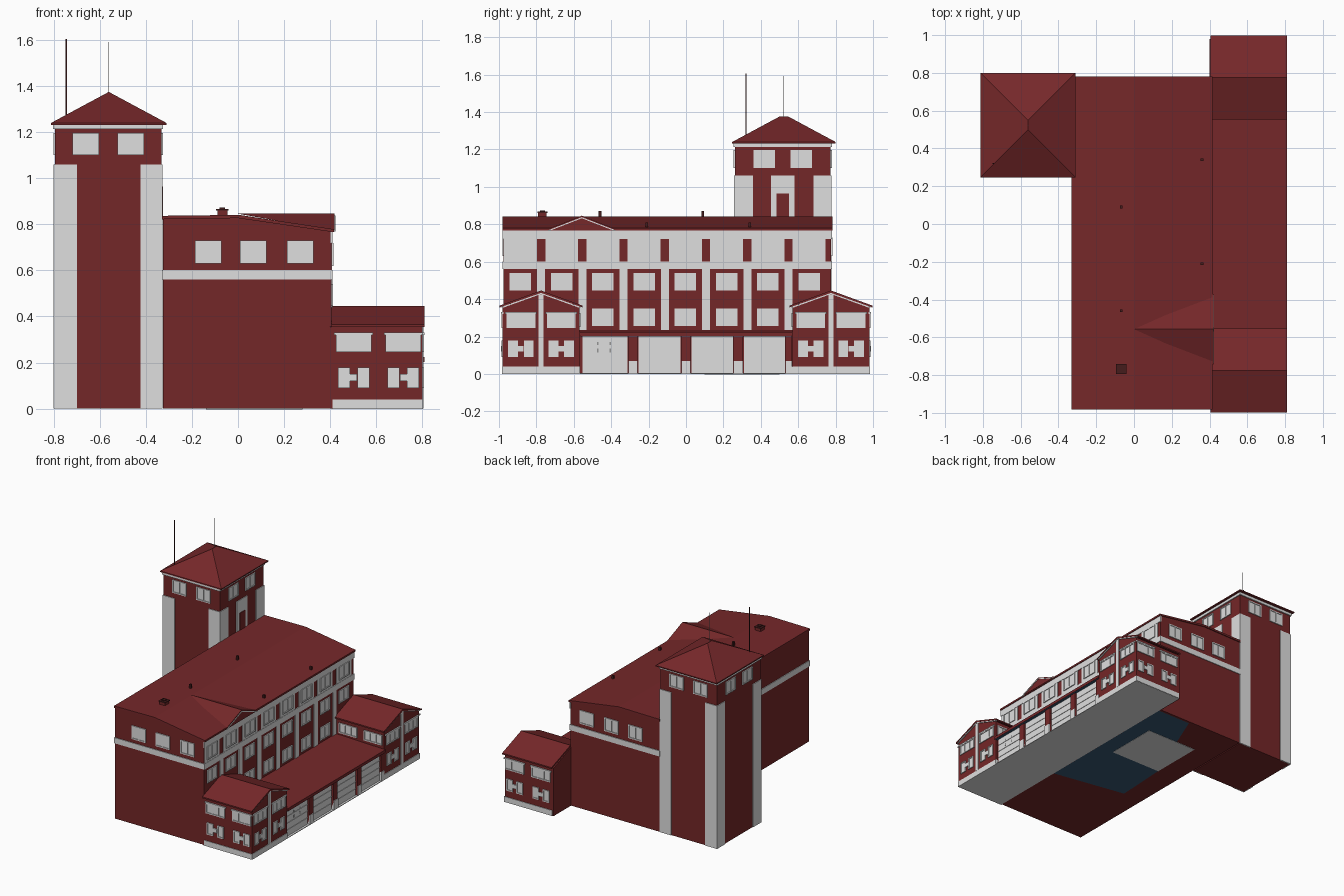
import bpy, bmesh

if "Cube" in bpy.data.objects:
    bpy.data.objects.remove(bpy.data.objects["Cube"])

def material(name, c):
    m = bpy.data.materials.new(name)
    m.diffuse_color = (*c, 1)
    m.use_nodes = True
    m.node_tree.nodes["Principled BSDF"].inputs["Base Color"].default_value = m.diffuse_color
    return m

RED = material("brick red", (0.175, 0.02, 0.021))
ROOF = material("roof red", (0.18, 0.021, 0.023))
WHITE = material("off white", (0.74, 0.74, 0.74))
NAVY = material("navy", (0.04, 0.10, 0.17))
DARK = material("dark brown", (0.06, 0.012, 0.012))
GREY = material("metal grey", (0.3, 0.3, 0.3))

def finish(name, bm, mat):
    bmesh.ops.recalc_face_normals(bm, faces=bm.faces)
    me = bpy.data.meshes.new(name)
    bm.to_mesh(me)
    bm.free()
    me.materials.append(mat)
    ob = bpy.data.objects.new(name, me)
    bpy.context.collection.objects.link(ob)
    return ob

def add_box(bm, x0, x1, y0, y1, z0, z1):
    v = [bm.verts.new((x, y, z)) for z in (z0, z1)
         for x, y in ((x0, y0), (x1, y0), (x1, y1), (x0, y1))]
    for f in ((0, 1, 2, 3), (4, 5, 6, 7), (0, 1, 5, 4), (1, 2, 6, 5), (2, 3, 7, 6), (3, 0, 4, 7)):
        bm.faces.new([v[i] for i in f])

def boxes(name, mat, *dims):
    bm = bmesh.new()
    for d in dims:
        add_box(bm, *d)
    return finish(name, bm, mat)

def prism(name, mat, profile, axis, a, b):
    """Extrude a (horizontal, z) profile along x or y."""
    bm = bmesh.new()
    pt = (lambda h, z, t: (t, h, z)) if axis == "x" else (lambda h, z, t: (h, t, z))
    lo = [bm.verts.new(pt(h, z, a)) for h, z in profile]
    hi = [bm.verts.new(pt(h, z, b)) for h, z in profile]
    bm.faces.new(lo)
    bm.faces.new(hi)
    n = len(lo)
    for i in range(n):
        bm.faces.new((lo[i], lo[(i + 1) % n], hi[(i + 1) % n], hi[i]))
    return finish(name, bm, mat)

def plate(bm, side, pos, a0, a1, z0, z1, d=0.005):
    """Thin plate on a wall that faces the given side."""
    s = 1 if side in ("right", "back") else -1
    p0, p1 = sorted((pos - s * 0.003, pos + s * d))
    if side in ("left", "right"):
        add_box(bm, p0, p1, a0, a1, z0, z1)
    else:
        add_box(bm, a0, a1, p0, p1, z0, z1)

def plates(name, mat, *items):
    bm = bmesh.new()
    for it in items:
        plate(bm, *it)
    return finish(name, bm, mat)

def window(bm, side, pos, c, w, z0, z1, mullions=1):
    """Pane with raised frame and mullions."""
    a0, a1, t = c - w / 2, c + w / 2, 0.008
    plate(bm, side, pos, a0, a1, z0, z1, 0.002)
    for r in ((a0, a1, z0, z0 + t), (a0, a1, z1 - t, z1), (a0, a0 + t, z0, z1), (a1 - t, a1, z0, z1)):
        plate(bm, side, pos, *r, 0.007)
    for i in range(mullions):
        m = a0 + w * (i + 1) / (mullions + 1)
        plate(bm, side, pos, m - 0.003, m + 0.003, z0, z1, 0.006)

# Main hall
XL, XR, YF, YB = -0.325, 0.405, -0.975, 0.775
prism("main_hall", RED, [(XL, 0), (XR, 0), (XR, 0.77), (0, 0.83), (XL, 0.83)], "y", YF, YB)
prism("main_roof", ROOF, [(-0.33, 0.822), (-0.33, 0.837), (0.005, 0.841), (0.416, 0.779),
                          (0.416, 0.766), (0, 0.827)], "y", -0.982, 0.782)
plates("hall_bands", WHITE,
       *[(s, p, -0.33, 0.41, 0.56, 0.602) for s, p in (("front", YF), ("back", YB))],
       ("left", XL, -0.98, 0.26, 0.56, 0.602), ("right", XR, -0.98, 0.78, 0.56, 0.602),
       ("right", XR, -0.98, 0.78, 0.72, 0.766))
bm = bmesh.new()
for side, pos in (("front", YF), ("back", YB)):
    for c in (-0.13, 0.067, 0.27):
        window(bm, side, pos, c, 0.115, 0.63, 0.73)
finish("end_windows", bm, WHITE)

# Facade bays: three storeys of windows with pilasters between them
win, pil, sur = bmesh.new(), bmesh.new(), bmesh.new()
for i in range(8):
    c = -0.885 + 0.2205 * i
    plate(sur, "right", XR, c - 0.088, c + 0.088, 0.60, 0.722, 0.003)
    window(win, "right", XR + 0.003, c, 0.12, 0.62, 0.72)
    window(win, "right", XR, c, 0.115, 0.445, 0.54)
    window(win, "right", XR, c, 0.115, 0.255, 0.35)
    if i < 7:
        plate(pil, "right", XR, c + 0.089, c + 0.132, 0.22, 0.565)
finish("facade_windows", win, WHITE)
finish("facade_pilasters", pil, WHITE)
finish("top_window_surrounds", sur, WHITE)

# Roof dormer running back to the ridge
bm = bmesh.new()
a, b, c, d = [bm.verts.new(p) for p in ((0.42, -0.745, 0.772), (0.42, -0.37, 0.772),
                                        (0.42, -0.557, 0.846), (0.0, -0.557, 0.846))]
for f in ((a, b, c), (a, c, d), (c, b, d), (a, d, b)):
    bm.faces.new(f)
finish("dormer", bm, ROOF)
for s in (-1, 1):
    prism("dormer_trim", WHITE, [(-0.557, 0.838), (-0.557 + s * 0.18, 0.768),
                                 (-0.557 + s * 0.165, 0.768), (-0.557, 0.832)], "x", 0.412, 0.423)

# Roof vents
boxes("vent_box", RED, (-0.09, -0.046, -0.79, -0.745, 0.83, 0.86))
boxes("vent_cap", DARK, (-0.095, -0.041, -0.795, -0.74, 0.86, 0.867), (-0.08, -0.056, -0.78, -0.755, 0.866, 0.874))
boxes("vent_pipes", DARK, *[(x - 0.007, x + 0.007, y - 0.007, y + 0.007, z, z + 0.045)
                            for x, y, z in ((-0.067, 0.09, 0.825), (-0.067, -0.46, 0.825),
                                            (0.36, 0.34, 0.765), (0.36, -0.21, 0.765))])

# Tower
TL, TR, TF, TB = -0.795, -0.333, 0.262, 0.773
boxes("tower", RED, (TL, TR, TF, TB, 0, 1.235))
bm, win = bmesh.new(), bmesh.new()
for side, pos, lo, hi in (("front", TF, TL, TR), ("back", TB, TL, TR), ("left", TL, TF, TB), ("right", TR, TF, TB)):
    z0 = 0.82 if side == "right" else 0
    plate(bm, side, pos, lo - 0.005, lo + 0.095, z0, 1.06)
    plate(bm, side, pos, hi - 0.09, hi + 0.005, z0, 1.06)
    plate(bm, side, pos, lo - 0.008, hi + 0.008, 1.213, 1.237, 0.008)
    for s in (-1, 1):
        window(win, side, pos, (lo + hi) / 2 + s * 0.098, 0.115, 1.10, 1.196)
plate(bm, "right", TR, 0.455, 0.58, 0.82, 1.06)
finish("tower_trim", bm, WHITE)
finish("tower_windows", win, WHITE)
plates("tower_door", RED, ("right", TR, 0.485, 0.55, 0.82, 0.965, 0.008))

# Hipped tower roof
bm = bmesh.new()
add_box(bm, -0.812, -0.31, 0.247, 0.80, 1.232, 1.24)
e = [bm.verts.new((x, y, 1.24)) for x, y in ((-0.812, 0.247), (-0.31, 0.247), (-0.31, 0.80), (-0.812, 0.80))]
r = [bm.verts.new((-0.561, y, 1.375)) for y in (0.498, 0.549)]
for f in ((e[0], e[1], r[0]), (e[1], e[2], r[1], r[0]), (e[2], e[3], r[1]), (e[3], e[0], r[0], r[1])):
    bm.faces.new(f)
finish("tower_roof", bm, ROOF)
boxes("antenna_mast", DARK, (-0.748, -0.742, 0.317, 0.323, 1.24, 1.605))
boxes("ridge_antenna", GREY, (-0.5625, -0.5595, 0.5215, 0.5245, 1.36, 1.592))

# Gabled wings at both ends of the forecourt side
WR = 0.80
for s, tag in ((-1, "front"), (1, "back")):
    mid, lo, hi = s * 0.775, s * 0.775 - 0.205, s * 0.775 + 0.205
    prism(tag + "_wing", RED, [(lo, 0), (hi, 0), (hi, 0.355), (mid, 0.432), (lo, 0.355)], "x", 0.40, WR)
    prism(tag + "_wing_roof", ROOF, [(mid - 0.222, 0.355), (mid - 0.222, 0.365), (mid, 0.446),
                                     (mid + 0.222, 0.365), (mid + 0.222, 0.355), (mid, 0.433)], "x", 0.405, 0.81)
    for t in (-1, 1):
        prism(tag + "_gable_trim", WHITE, [(mid, 0.434), (mid + t * 0.215, 0.357), (mid + t * 0.2, 0.355),
                                           (mid, 0.427)], "x", 0.79, 0.807)
    outer, inner = ("front", "back") if s < 0 else ("back", "front")
    ypos, yin = mid + s * 0.205, mid - s * 0.205
    trim, win, lamp = bmesh.new(), bmesh.new(), bmesh.new()
    add_box(trim, 0.41, WR + 0.004, lo - 0.004, hi + 0.004, 0, 0.04)
    plate(trim, "right", WR, mid - 0.014, mid + 0.014, 0.04, 0.425)
    for side, pos, m in ((outer, ypos, 0.61), ("right", WR, mid)):
        for t in (-1, 1):
            c = m + t * 0.108
            window(win, side, pos, c, 0.155, 0.245, 0.322, 2)
            plate(trim, side, pos, c - 0.085, c + 0.085, 0.32, 0.33, 0.009)
            for u in (-1, 1):
                window(win, side, pos, c + u * 0.042, 0.052, 0.09, 0.178, 0)
            plate(lamp, side, pos, c - 0.015, c + 0.015, 0.12, 0.15, 0.008)
    for c in (0.505, 0.71):
        window(win, inner, yin, c, 0.15, 0.25, 0.325, 2)
    finish(tag + "_wing_trim", trim, WHITE)
    finish(tag + "_wing_windows", win, WHITE)
    finish(tag + "_wing_lamps", lamp, WHITE)

# Garage row between the wings
boxes("garage", RED, (0.40, 0.785, -0.57, 0.57, 0, 0.212))
prism("garage_roof", ROOF, [(0.40, 0.21), (0.40, 0.236), (0.81, 0.224), (0.81, 0.203)], "y", -0.57, 0.57)
boxes("garage_soffit", NAVY, (0.786, 0.806, -0.565, 0.565, 0.199, 0.204))
doors, lines = bmesh.new(), bmesh.new()
for a0, a1 in ((-0.553, -0.313), (-0.254, -0.03), (0.03, 0.25), (0.31, 0.53)):
    plate(doors, "right", 0.785, a0, a1, 0.005, 0.20)
    for k in (1, 2, 3):
        plate(doors, "right", 0.789, a0, a1, 0.05 * k, 0.05 * k + 0.004, 0.004)
for y in (-0.472, -0.405):
    for z in (0.115, 0.15):
        plate(lines, "right", 0.79, y - 0.004, y + 0.004, z, z + 0.02, 0.002)
finish("garage_doors", doors, WHITE)
finish("door_handles", lines, GREY)
piers = [(-0.2835, 0.025), (0, 0.025), (0.28, 0.025), (0.55, 0.018)]
boxes("garage_piers", RED, *[(0.78, 0.80, y - w, y + w, 0, 0.205) for y, w in piers])
boxes("pier_bases", WHITE, *[(0.78, 0.805, y - w, y + w, 0, 0.07) for y, w in piers])

# Underside plates
boxes("forecourt_slab", WHITE, (0.405, 0.804, -0.98, 0.98, -0.001, 0.004))
bm = bmesh.new()
bm.faces.new([bm.verts.new((x, y, -0.0015)) for x, y in
              ((0.405, -0.4), (-0.16, -0.3), (-0.14, 0.1), (0.13, 0.76), (0.405, 0.76))][::-1])
bmesh.ops.solidify(bm, geom=bm.faces[:], thickness=0.001)
finish("floor_glass", bm, NAVY)
boxes("floor_plate", WHITE, (-0.14, 0.28, 0.1, 0.5, -0.003, 0.002))
